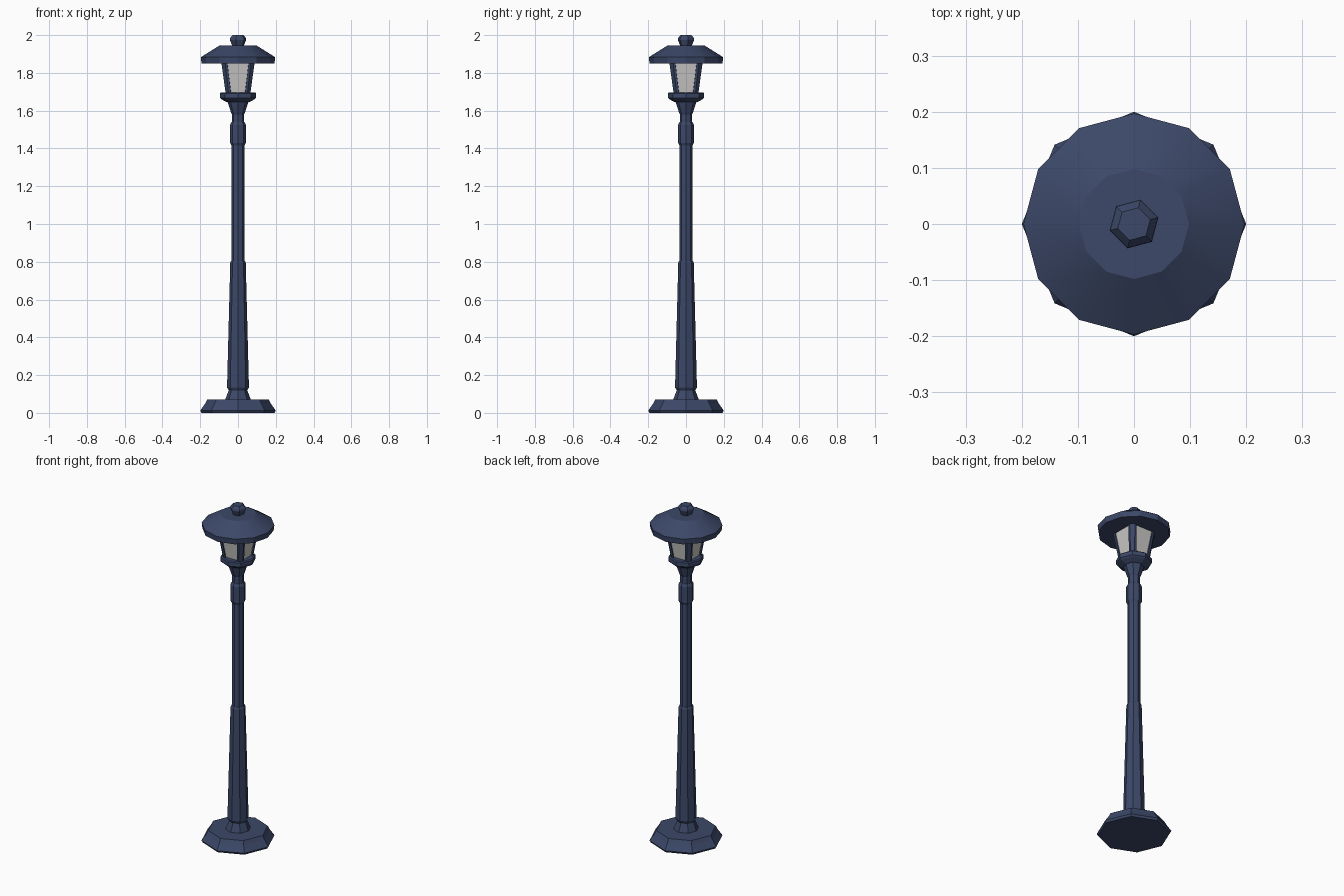
import bpy, bmesh
from math import cos, sin, pi, radians

cube = bpy.data.objects.get("Cube")
if cube:
    bpy.data.objects.remove(cube, do_unlink=True)


def material(name, rgb):
    mat = bpy.data.materials.new(name)
    mat.use_nodes = True
    colour = (*rgb, 1)
    mat.diffuse_color = colour
    mat.node_tree.nodes["Principled BSDF"].inputs["Base Color"].default_value = colour
    return mat


IRON = material("navy iron", (0.045, 0.065, 0.14))
GLASS = material("frosted glass", (0.6, 0.59, 0.57))


def stack(bm, rings):
    """Skin a list of vertex rings, given as coordinates, and cap both ends."""
    loops = [[bm.verts.new(p) for p in ring] for ring in rings]
    n = len(loops[0])
    sides = []
    for a, b in zip(loops, loops[1:]):
        for i in range(n):
            j = (i + 1) % n
            sides.append(bm.faces.new((a[i], a[j], b[j], b[i])))
    bm.faces.new(loops[0][::-1])
    bm.faces.new(loops[-1])
    return sides


def finish(bm, name, mats):
    mesh = bpy.data.meshes.new(name)
    bm.to_mesh(mesh)
    bm.free()
    for m in mats:
        mesh.materials.append(m)
    obj = bpy.data.objects.new(name, mesh)
    bpy.context.collection.objects.link(obj)
    return obj


def turned(name, profile, sides=8, phase=0):
    """Faceted turned part from (radius, height) pairs, bottom to top."""
    bm = bmesh.new()
    turn = radians(phase)
    stack(bm, [[(r * cos(turn + 2 * pi * i / sides),
                 r * sin(turn + 2 * pi * i / sides), z)
                for i in range(sides)] for r, z in profile])
    return finish(bm, name, [IRON])


# Foot and post
turned("base", [(0.193, 0), (0.2, 0.012), (0.175, 0.048), (0.163, 0.07)])
turned("base_flare", [(0.07, 0.065), (0.064, 0.08), (0.047, 0.125)])
turned("lower_post", [(0.05, 0.12), (0.058, 0.135), (0.041, 0.795), (0.036, 0.805)])
turned("upper_post", [(0.034, 0.8), (0.034, 1.43)])
turned("post_sleeve", [(0.034, 1.415), (0.042, 1.43), (0.042, 1.525), (0.034, 1.54)])
turned("neck", [(0.032, 1.53), (0.032, 1.59)])

# Lantern seat
turned("lantern_cup", [(0.032, 1.58), (0.037, 1.59), (0.055, 1.645), (0.06, 1.66)])
turned("lantern_collar", [(0.06, 1.645), (0.087, 1.66), (0.096, 1.668),
                          (0.096, 1.692), (0.09, 1.697)])


# Lantern body: a tapered box with cut corners and recessed panes
def cut_square(half, cut, z):
    k = half - cut
    quarter = [(half, -k), (half, k)]
    ring = []
    for _ in range(4):
        ring += [(x, y, z) for x, y in quarter]
        quarter = [(-y, x) for x, y in quarter]
    return ring


bm = bmesh.new()
faces = stack(bm, [cut_square(0.063, 0.015, 1.675), cut_square(0.09, 0.02, 1.868)])
panes = faces[::2]
bm.normal_update()
bmesh.ops.inset_individual(bm, faces=panes, thickness=0.017, depth=0)
bmesh.ops.inset_individual(bm, faces=panes, thickness=0.001, depth=-0.007)
for pane in panes:
    pane.material_index = 1
finish(bm, "lantern_body", [IRON, GLASS])

# Roof and finial
roof = turned("roof", [(0.193, 1.85), (0.197, 1.883), (0.098, 1.945)], sides=12)
bpy.ops.object.select_all(action="DESELECT")
bpy.context.view_layer.objects.active = roof
roof.select_set(True)
bpy.ops.object.shade_smooth_by_angle(angle=radians(29))
turned("finial", [(0.03, 1.94), (0.045, 1.975), (0.043, 1.985), (0.03, 2.0)],
       sides=6, phase=15)
